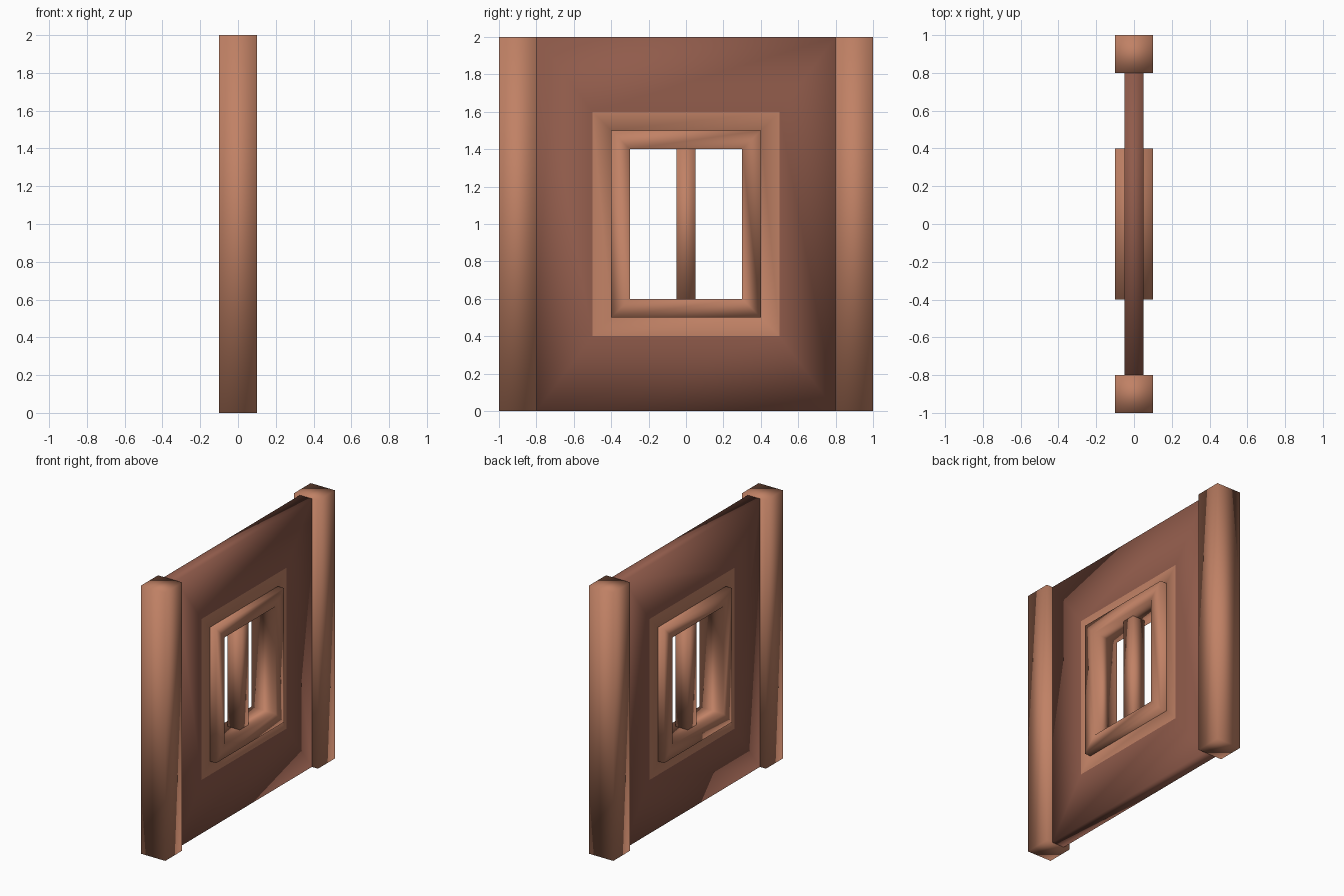
import bpy, bmesh

if "Cube" in bpy.data.objects:
    bpy.data.objects.remove(bpy.data.objects["Cube"])


def material(name, rgb):
    m = bpy.data.materials.new(name)
    m.diffuse_color = (*rgb, 1.0)
    m.use_nodes = True
    m.node_tree.nodes["Principled BSDF"].inputs["Base Color"].default_value = m.diffuse_color
    return m


light_wood = material("light copper wood", (0.53, 0.22, 0.13))
dark_wood = material("dark red brown wood", (0.28, 0.105, 0.07))


def finish(name, bm, mats):
    bmesh.ops.recalc_face_normals(bm, faces=bm.faces)
    for f in bm.faces:
        f.smooth = True
    me = bpy.data.meshes.new(name)
    bm.to_mesh(me)
    bm.free()
    for m in mats:
        me.materials.append(m)
    ob = bpy.data.objects.new(name, me)
    bpy.context.collection.objects.link(ob)
    return ob


def box(name, hx, y0, y1, z0, z1, mat):
    bm = bmesh.new()
    bmesh.ops.create_cube(bm, size=1)
    for v in bm.verts:
        v.co = (v.co.x * 2 * hx,
                y0 + (v.co.y + 0.5) * (y1 - y0),
                z0 + (v.co.z + 0.5) * (z1 - z0))
    return finish(name, bm, [mat])


def ring(name, hx, rects, mats, painted=()):
    """Slab of half thickness hx made of nested rectangles (half width, z0, z1)
    with an opening inside the last; bands listed in painted use material 1."""
    bm = bmesh.new()
    sides = []
    for x in (-hx, hx):
        sides.append([[bm.verts.new((x, y, z)) for y, z in
                       ((-w, z0), (w, z0), (w, z1), (-w, z1))]
                      for w, z0, z1 in rects])

    def bridge(a, b, index):
        for i in range(4):
            j = (i + 1) % 4
            bm.faces.new((a[i], a[j], b[j], b[i])).material_index = index

    for loops in sides:
        for k in range(len(rects) - 1):
            bridge(loops[k], loops[k + 1], int(k in painted))
    bridge(sides[0][0], sides[1][0], 0)
    bridge(sides[0][-1], sides[1][-1], int(bool(painted)))
    return finish(name, bm, mats)


# Wall panel with a pale painted border round the window opening
ring("wall_panel", 0.05, [(0.8, 0, 2), (0.5, 0.4, 1.6), (0.4, 0.5, 1.5)],
     [dark_wood, light_wood], painted=(1,))

# Raised window frame and its centre bar
ring("window_frame", 0.1, [(0.4, 0.5, 1.5), (0.3, 0.6, 1.4)], [light_wood])
box("window_bar", 0.05, -0.05, 0.05, 0.6, 1.4, light_wood)

# Corner posts at both ends
for side, y in (("front", -0.9), ("back", 0.9)):
    box(side + "_post", 0.1, y - 0.1, y + 0.1, 0, 2, light_wood)
